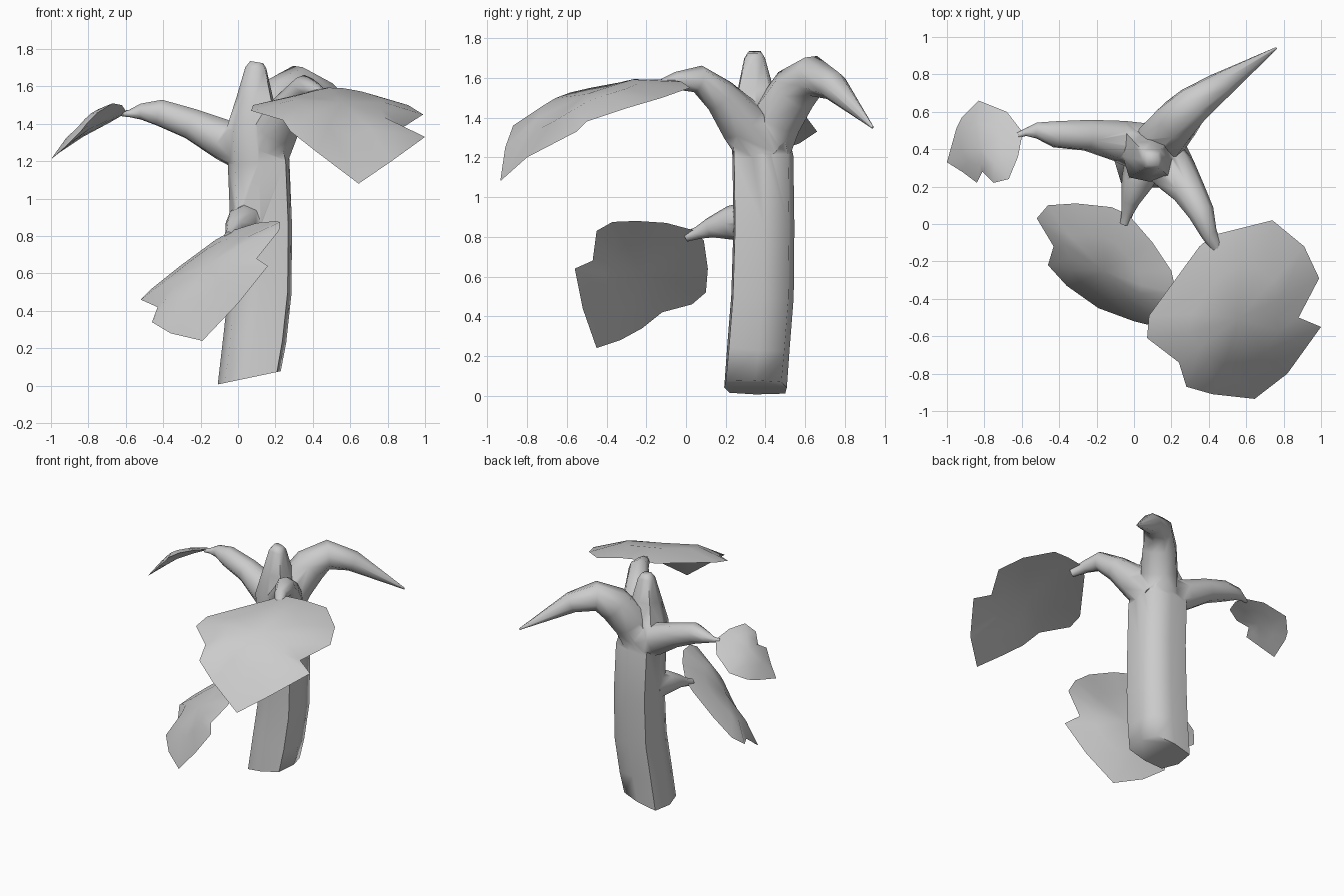
import bpy, bmesh, math
from mathutils import Vector

grey = bpy.data.materials.new("plain grey")
grey.diffuse_color = (0.6, 0.6, 0.6, 1)


def finish(name, bm):
    bmesh.ops.recalc_face_normals(bm, faces=bm.faces)
    me = bpy.data.meshes.new(name)
    bm.to_mesh(me)
    bm.free()
    me.materials.append(grey)
    ob = bpy.data.objects.new(name, me)
    bpy.context.collection.objects.link(ob)
    return ob


def tube(name, path, section=None):
    """Capped eight-sided tube through (x, y, z, radius) points.
    section gives radius factors for the corners of half a turn."""
    bm = bmesh.new()
    pts = [Vector(p[:3]) for p in path]
    rings = []
    for i, p in enumerate(pts):
        a, b = pts[max(i - 1, 0)], pts[min(i + 1, len(pts) - 1)]
        q = Vector((0, 0, 1)).rotation_difference((b - a).normalized())
        ring = []
        for k in range(8):
            t = (k if section else k + 0.5) * math.tau / 8
            r = path[i][3] * (section[k % 4] if section else 1)
            ring.append(bm.verts.new(p + q @ Vector((math.cos(t), math.sin(t), 0)) * r))
        rings.append(ring)
    for r, s in zip(rings, rings[1:]):
        for k in range(8):
            j = (k + 1) % 8
            bm.faces.new((r[k], r[j], s[j], s[k]))
    bm.faces.new(rings[0][::-1])
    bm.faces.new(rings[-1])
    return finish(name, bm)


def leaf(name, outline, up, top, bottom):
    """Thin cupped leaf: rim outline plus a domed upper and a hollow lower skin."""
    bm = bmesh.new()
    up = Vector(up).normalized()
    pts = [Vector(p) for p in outline]
    n = len(pts)
    mid = sum(pts, Vector()) / n
    # inner ring softens the small notches of the rim
    soft = [pts[k] * 0.6 + (pts[k - 1] + pts[(k + 1) % n]) * 0.2 for k in range(n)]
    rim = [bm.verts.new(p) for p in pts]
    for h in (top, bottom):
        inner = [bm.verts.new(mid.lerp(p, 0.58) + up * h * 0.8) for p in soft]
        hub = bm.verts.new(mid + up * h)
        for k in range(n):
            j = (k + 1) % n
            bm.faces.new((rim[k], rim[j], inner[j], inner[k]))
            bm.faces.new((inner[k], inner[j], hub))
    return finish(name, bm)


def smooth(ob, angle):
    bpy.ops.object.select_all(action='DESELECT')
    ob.select_set(True)
    bpy.context.view_layer.objects.active = ob
    bpy.ops.object.shade_smooth_by_angle(angle=math.radians(angle))


# Trunk with its pointed top and slanted foot
trunk = tube("trunk", [
    (0.06, 0.35, 0.035, 0.17), (0.09, 0.365, 0.25, 0.169), (0.117, 0.385, 0.5, 0.169),
    (0.124, 0.392, 0.85, 0.165), (0.11, 0.387, 1.2, 0.165), (0.085, 0.36, 1.39, 0.145),
    (0.09, 0.35, 1.54, 0.098), (0.095, 0.345, 1.70, 0.056), (0.10, 0.345, 1.73, 0.035)],
    (1.0, 1.09, 0.93, 1.24))
for v in trunk.data.vertices:
    if v.co.z < 0.15:
        v.co.z = 0.042 + 0.21 * (v.co.x - 0.06)

# Branches
branches = [
    tube("left_branch", [
        (0.08, 0.40, 1.26, 0.14), (-0.08, 0.445, 1.315, 0.112), (-0.25, 0.475, 1.40, 0.087),
        (-0.42, 0.48, 1.46, 0.074), (-0.52, 0.50, 1.465, 0.045), (-0.58, 0.49, 1.455, 0.02),
        (-0.62, 0.475, 1.455, 0.015)]),
    tube("front_right_branch", [
        (0.14, 0.39, 1.24, 0.14), (0.21, 0.28, 1.38, 0.125), (0.295, 0.17, 1.51, 0.09),
        (0.36, 0.06, 1.595, 0.07), (0.40, -0.05, 1.585, 0.045), (0.45, -0.14, 1.555, 0.03)]),
    tube("lower_front_branch", [
        (0.06, 0.34, 0.875, 0.11), (0.015, 0.22, 0.87, 0.085), (-0.02, 0.12, 0.845, 0.05),
        (-0.035, 0.06, 0.82, 0.032), (-0.05, 0.0, 0.80, 0.025)]),
    tube("back_branch", [
        (0.10, 0.39, 1.23, 0.14), (0.155, 0.46, 1.40, 0.135), (0.23, 0.55, 1.54, 0.125),
        (0.32, 0.64, 1.61, 0.105), (0.46, 0.74, 1.56, 0.075), (0.76, 0.94, 1.35, 0.006)]),
]

# Weld the branches onto the trunk
bpy.context.view_layer.objects.active = trunk
for b in branches:
    m = trunk.modifiers.new("weld", 'BOOLEAN')
    m.operation, m.solver, m.object = 'UNION', 'EXACT', b
    bpy.ops.object.modifier_apply(modifier=m.name)
    bpy.data.objects.remove(b)
smooth(trunk, 70)

# Leaves
leaves = [
    leaf("large_front_right_leaf", [
        (0.42, -0.06, 1.59), (0.58, -0.02, 1.58), (0.74, 0.02, 1.55), (0.91, -0.12, 1.50),
        (0.99, -0.29, 1.45), (0.88, -0.50, 1.38), (1.0, -0.55, 1.33), (0.82, -0.80, 1.20),
        (0.645, -0.935, 1.08), (0.42, -0.91, 1.25), (0.28, -0.87, 1.36), (0.24, -0.74, 1.42),
        (0.07, -0.61, 1.47), (0.08, -0.49, 1.50), (0.35, -0.12, 1.56)],
        (-0.05, -0.35, 0.9), 0.11, 0.05),
    leaf("lower_front_leaf", [
        (-0.03, 0.05, 0.83), (0.10, -0.10, 0.87), (0.20, -0.25, 0.88), (0.225, -0.37, 0.875),
        (0.22, -0.45, 0.83), (0.10, -0.47, 0.68), (0.16, -0.56, 0.64), (0.0, -0.52, 0.44),
        (-0.19, -0.45, 0.24), (-0.36, -0.33, 0.28), (-0.46, -0.22, 0.34), (-0.43, -0.12, 0.42),
        (-0.52, 0.03, 0.46), (-0.46, 0.10, 0.52), (-0.31, 0.11, 0.64), (-0.12, 0.09, 0.78)],
        (-0.47, -0.35, 0.43), 0.07, 0.01),
    leaf("small_left_leaf", [
        (-0.595, 0.49, 1.46), (-0.68, 0.60, 1.41), (-0.83, 0.66, 1.33), (-0.92, 0.57, 1.27),
        (-0.95, 0.51, 1.25), (-1.0, 0.33, 1.21), (-0.92, 0.28, 1.28), (-0.84, 0.22, 1.36),
        (-0.81, 0.28, 1.40), (-0.75, 0.22, 1.46), (-0.67, 0.24, 1.51), (-0.62, 0.36, 1.50)],
        (-0.45, 0.2, 0.85), 0.05, 0.0),
]
for ob in leaves:
    smooth(ob, 50)
